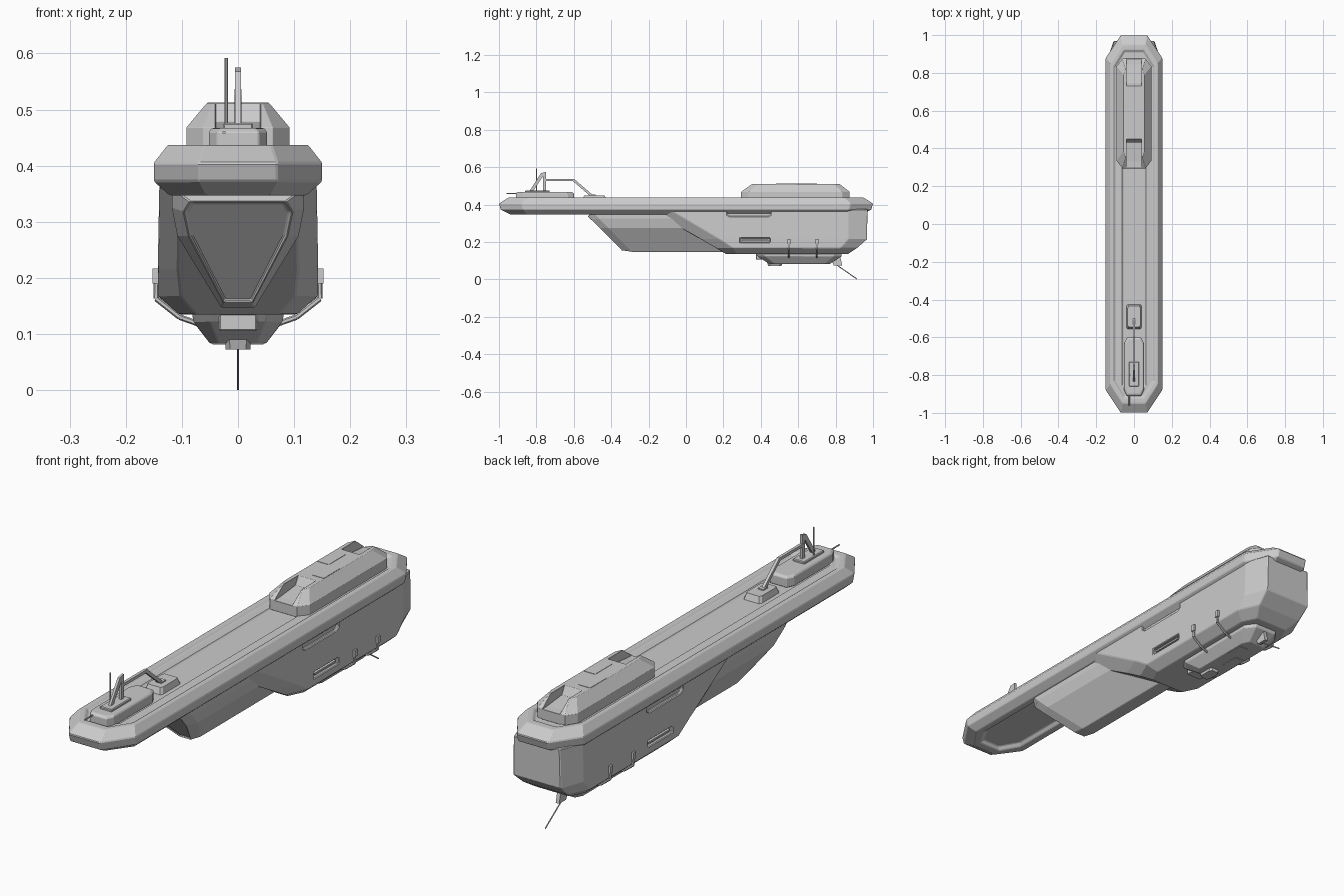
import bpy, bmesh
from mathutils import Vector


def make(name, bm, bevel=0.0):
    bmesh.ops.recalc_face_normals(bm, faces=bm.faces)
    me = bpy.data.meshes.new(name)
    bm.to_mesh(me)
    bm.free()
    ob = bpy.data.objects.new(name, me)
    bpy.context.collection.objects.link(ob)
    if bevel:
        add_bevel(ob, bevel)
    return ob


def add_bevel(ob, width):
    m = ob.modifiers.new("edge_bevel", 'BEVEL')
    m.width, m.segments, m.limit_method = width, 1, 'ANGLE'


def skin(name, rings, bevel=0.0):
    """Bridge closed loops of equal length and cap both ends."""
    bm = bmesh.new()
    loops = [[bm.verts.new(p) for p in r] for r in rings]
    n = len(loops[0])
    for a, b in zip(loops, loops[1:]):
        for i in range(n):
            j = (i + 1) % n
            bm.faces.new((a[i], a[j], b[j], b[i]))
    bm.faces.new(loops[0][::-1])
    bm.faces.new(loops[-1])
    return make(name, bm, bevel)


def octagon(z, hw, y0, y1, cx, cf, cb=None):
    """Chamfered rectangle; cx across, cf / cb along front and back corners."""
    cb = cf if cb is None else cb
    half = [(hw - cx, y0), (hw, y0 + cf), (hw, y1 - cb), (hw - cx, y1)]
    return [(x, y, z) for x, y in half] + [(-x, y, z) for x, y in half[::-1]]


def prism(name, pts, x0, x1, bevel=0.0):
    """Side (y, z) profile extruded across x."""
    return skin(name, [[(x, y, z) for y, z in pts] for x in (x0, x1)], bevel)


def box(name, x0, x1, y0, y1, z0, z1, bevel=0.0):
    return prism(name, [(y0, z0), (y1, z0), (y1, z1), (y0, z1)], x0, x1, bevel)


def rod(name, pts, r, sides=8):
    bm = bmesh.new()
    for a, b in zip(pts, pts[1:]):
        a, b = Vector(a), Vector(b)
        d = b - a
        mat = d.to_track_quat('Z', 'Y').to_matrix().to_4x4()
        mat.translation = (a + b) / 2
        bmesh.ops.create_cone(bm, cap_ends=True, segments=sides, radius1=r,
                              radius2=r, depth=d.length, matrix=mat)
    return make(name, bm)


def cut(ob, cutters):
    for c in cutters:
        m = ob.modifiers.new("cut", 'BOOLEAN')
        m.operation, m.object, m.solver = 'DIFFERENCE', c, 'EXACT'
        bpy.context.view_layer.objects.active = ob
        bpy.ops.object.modifier_apply(modifier=m.name)
        bpy.data.objects.remove(c)


# Long deck with recessed top and underside
skin("deck", [
    octagon(0.362, 0.085, -0.90, 0.90, 0.045, 0.08),
    octagon(0.348, 0.095, -0.91, 0.91, 0.045, 0.08),
    octagon(0.347, 0.122, -0.94, 0.94, 0.065, 0.09),
    octagon(0.372, 0.150, -0.99, 0.99, 0.080, 0.12),
    octagon(0.405, 0.150, -1.00, 1.00, 0.080, 0.12),
    octagon(0.437, 0.125, -0.95, 0.95, 0.065, 0.10),
    octagon(0.437, 0.110, -0.92, 0.92, 0.055, 0.09),
    octagon(0.428, 0.098, -0.91, 0.91, 0.050, 0.08),
    octagon(0.428, 0.062, -0.88, 0.88, 0.020, 0.03),
    octagon(0.423, 0.058, -0.87, 0.87, 0.020, 0.03)], 0.003)

# Rear hull with sloping front
hull = skin("rear_hull", [
    octagon(0.375, 0.140, -0.20, 0.970, 0.035, 0.11, 0.10),
    octagon(0.215, 0.143, 0.08, 0.968, 0.035, 0.10, 0.10),
    octagon(0.168, 0.143, 0.16, 0.915, 0.040, 0.09, 0.09),
    octagon(0.135, 0.105, 0.215, 0.865, 0.030, 0.06, 0.06)])
cutters = []
for s in (-1, 1):
    a, b = sorted((s * 0.128, s * 0.16))
    cutters.append(box("slot_cutter", a, b, 0.29, 0.45, 0.197, 0.222))
    cutters.append(prism("bay_cutter", [(0.22, 0.368), (0.22, 0.345), (0.235, 0.335),
                                        (0.44, 0.335), (0.455, 0.345), (0.455, 0.368)], a, b))
cut(hull, cutters)
add_bevel(hull, 0.003)
for s in (-1, 1):
    a, b = sorted((s * 0.125, s * 0.138))
    box("slot_bar", a, b, 0.30, 0.44, 0.206, 0.213)
    # Clamps that wrap the lower hull edge
    for y in (0.55, 0.70):
        rod("hull_clamp", [(s * 0.145, y, 0.215), (s * 0.146, y, 0.163),
                           (s * 0.104, y, 0.130), (s * 0.07, y, 0.118)], 0.005, 6)
        a, b = sorted((s * 0.138, s * 0.152))
        box("clamp_pad", a, b, y - 0.008, y + 0.008, 0.19, 0.217)

# Forward keel: wedge section sheared along y, with bevelled nose
def keel_ring(shift, pts):
    loop = pts + [(-x, z) for x, z in pts[::-1]]
    return [(x, shift - 0.54 + (0.35 - z) * 1.0, z) for x, z in loop]

outer = [(0.118, 0.36), (0.118, 0.325), (0.108, 0.275), (0.030, 0.147)]
nose = [(0.085, 0.336), (0.097, 0.318), (0.088, 0.275), (0.026, 0.156)]
inner = [(0.080, 0.332), (0.090, 0.316), (0.082, 0.276), (0.023, 0.161)]
skin("forward_keel", [keel_ring(0.012, inner), keel_ring(0, nose),
                      keel_ring(0.05, outer), keel_ring(0.62, outer)], 0.002)

# Superstructure on the rear deck
top = skin("superstructure", [
    octagon(0.425, 0.092, 0.295, 0.875, 0.030, 0.04),
    octagon(0.468, 0.092, 0.295, 0.875, 0.030, 0.04),
    octagon(0.511, 0.056, 0.355, 0.820, 0.012, 0.03)])
cut(top, [
    prism("front_notch", [(0.28, 0.466), (0.33, 0.468), (0.43, 0.478), (0.46, 0.53),
                          (0.28, 0.53)], -0.04, 0.04),
    prism("rear_notch", [(0.89, 0.466), (0.845, 0.468), (0.75, 0.478), (0.72, 0.53),
                         (0.89, 0.53)], -0.04, 0.04)])
add_bevel(top, 0.002)
for i, (x0, x1, y0, y1) in enumerate([(-0.054, 0, 0.59, 0.70), (0, 0.054, 0.48, 0.59)]):
    box("roof_panel", x0, x1, y0, y1, 0.505, 0.5125)

# Belly pod, with sensor blocks and plates
skin("belly_pod", [
    octagon(0.145, 0.082, 0.365, 0.835, 0.030, 0.04),
    octagon(0.122, 0.080, 0.385, 0.830, 0.030, 0.04),
    octagon(0.083, 0.050, 0.445, 0.770, 0.015, 0.03)], 0.002)
box("sensor_block", -0.034, 0.034, 0.375, 0.43, 0.105, 0.145, 0.003)
skin("sensor_turret", [octagon(0.100, 0.024, 0.43, 0.52, 0.008, 0.01),
                       octagon(0.072, 0.022, 0.44, 0.51, 0.008, 0.01)])
box("belly_panel", -0.045, 0, 0.56, 0.64, 0.081, 0.09)
box("belly_panel", 0, 0.045, 0.64, 0.72, 0.081, 0.09)
prism("antenna_mount", [(0.77, 0.12), (0.825, 0.12), (0.835, 0.075), (0.79, 0.075)],
      -0.008, 0.008)
rod("tail_antenna", [(0, 0.79, 0.088), (0, 0.914, 0.002)], 0.0025, 6)

# Bow platform
skin("bow_platform", [
    octagon(0.423, 0.052, -0.91, -0.60, 0.015, 0.03),
    octagon(0.460, 0.052, -0.91, -0.60, 0.015, 0.03),
    octagon(0.467, 0.046, -0.90, -0.61, 0.015, 0.03)], 0.002)
box("bow_cabin", -0.027, 0.027, -0.86, -0.73, 0.46, 0.476, 0.003)
skin("arm_pad", [octagon(0.423, 0.040, -0.555, -0.425, 0.006, 0.01),
                 octagon(0.448, 0.034, -0.545, -0.435, 0.006, 0.01)])
box("pad_socket", -0.012, 0.012, -0.515, -0.485, 0.445, 0.453)

# Mast, crane arm and aerials
prism("mast_strut", [(-0.835, 0.475), (-0.815, 0.475), (-0.765, 0.55), (-0.765, 0.475),
                     (-0.748, 0.475), (-0.748, 0.575), (-0.775, 0.568)], -0.005, 0.005)
prism("crane_arm", [(-0.755, 0.525), (-0.605, 0.525), (-0.515, 0.448), (-0.495, 0.448),
                    (-0.598, 0.537), (-0.755, 0.537)], -0.006, 0.006)
rod("vertical_aerial", [(-0.021, -0.80, 0.46), (-0.021, -0.80, 0.592)], 0.003)
rod("bow_aerial", [(-0.025, -0.96, 0.459), (-0.025, -0.88, 0.459)], 0.003)
